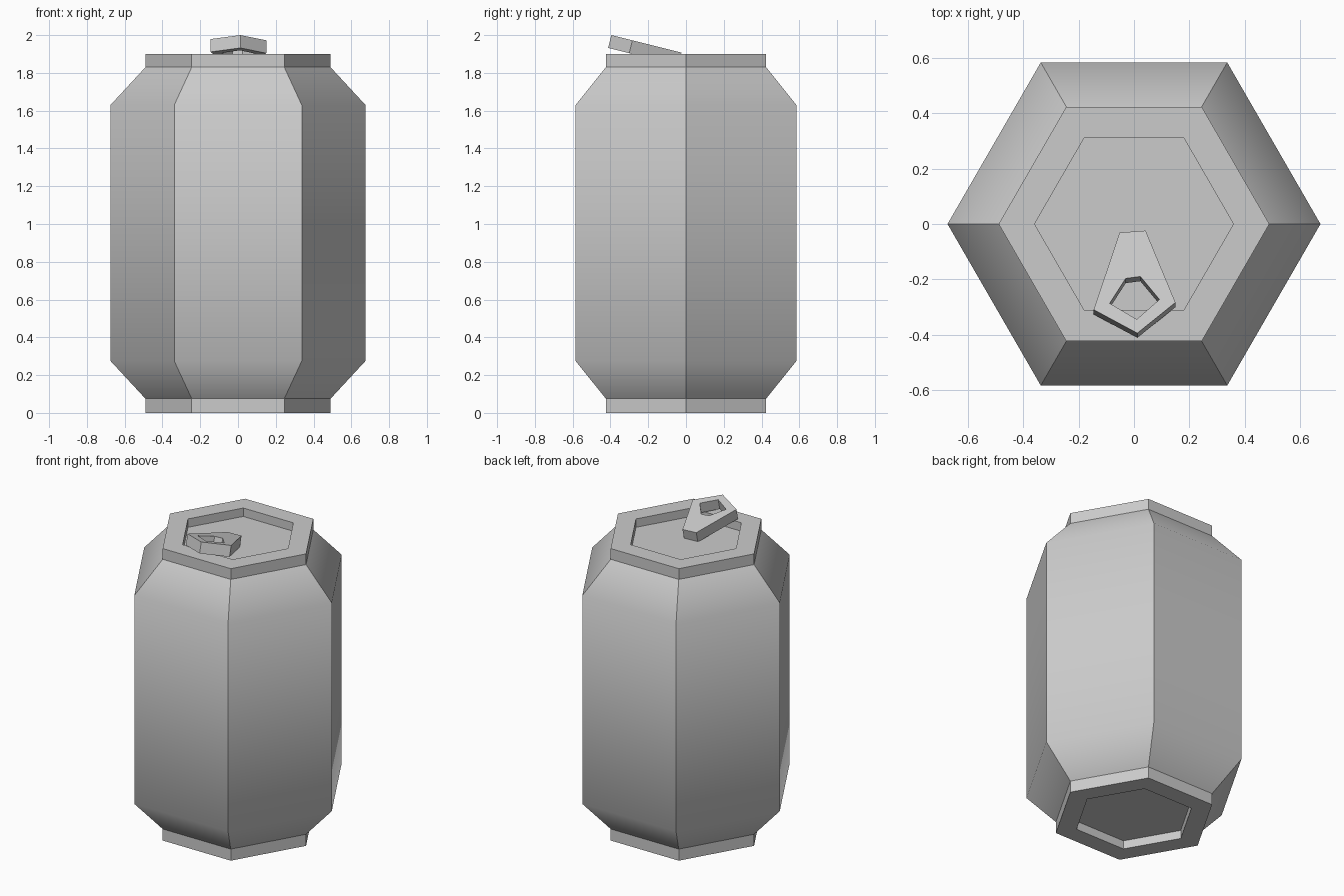
import bpy, bmesh, math
from mathutils import Vector

if "Cube" in bpy.data.objects:
    bpy.data.objects.remove(bpy.data.objects["Cube"])

SIDES = 6


def finish(bm, name):
    bmesh.ops.recalc_face_normals(bm, faces=bm.faces)
    mesh = bpy.data.meshes.new(name)
    bm.to_mesh(mesh)
    bm.free()
    obj = bpy.data.objects.new(name, mesh)
    bpy.context.collection.objects.link(obj)
    return obj


def ring(bm, r, z):
    return [bm.verts.new((r * math.cos(i * math.tau / SIDES),
                          r * math.sin(i * math.tau / SIDES), z))
            for i in range(SIDES)]


def bridge(bm, a, b):
    n = len(a)
    return [bm.faces.new((a[i], a[(i + 1) % n], b[(i + 1) % n], b[i]))
            for i in range(n)]


# Can body: hexagonal lathe, recessed at both ends (radius, height)
profile = [(0.36, 0.055), (0.36, 0), (0.49, 0), (0.49, 0.075),
           (0.675, 0.275), (0.675, 1.63), (0.49, 1.83),
           (0.49, 1.90), (0.36, 1.90), (0.36, 1.845)]
bm = bmesh.new()
rings = [ring(bm, r, z) for r, z in profile]
for a, b in zip(rings, rings[1:]):
    bridge(bm, a, b)
bm.faces.new(rings[0])
bm.faces.new(rings[-1])
# Only the shoulder bends blend softly; every other edge is sharp
soft = [set(rings[4]), set(rings[5])]
for f in bm.faces:
    f.smooth = True
for e in bm.edges:
    e.smooth = any(set(e.verts) <= s for s in soft)
finish(bm, "can_body")

# Pull tab: tilted five-sided plate with a five-sided finger hole
outer = [(-0.052, -0.031), (0.042, -0.024), (0.15, -0.284),
         (0.012, -0.395), (-0.146, -0.31)]
hole = [(-0.03, -0.197), (0.023, -0.19), (0.092, -0.273),
        (0.01, -0.345), (-0.088, -0.287)]
SLOPE = 0.25
drop = Vector((0, SLOPE, 1)).normalized() * -0.07

bm = bmesh.new()


def tab_loop(points, offset):
    return [bm.verts.new(Vector((x, y, 2.0 - SLOPE * (y + 0.395))) + offset)
            for x, y in points]


zero = Vector((0, 0, 0))
loops = [tab_loop(outer, zero), tab_loop(hole, zero),
         tab_loop(hole, drop), tab_loop(outer, drop)]
for i in range(4):
    bridge(bm, loops[i], loops[(i + 1) % 4])
finish(bm, "pull_tab")
